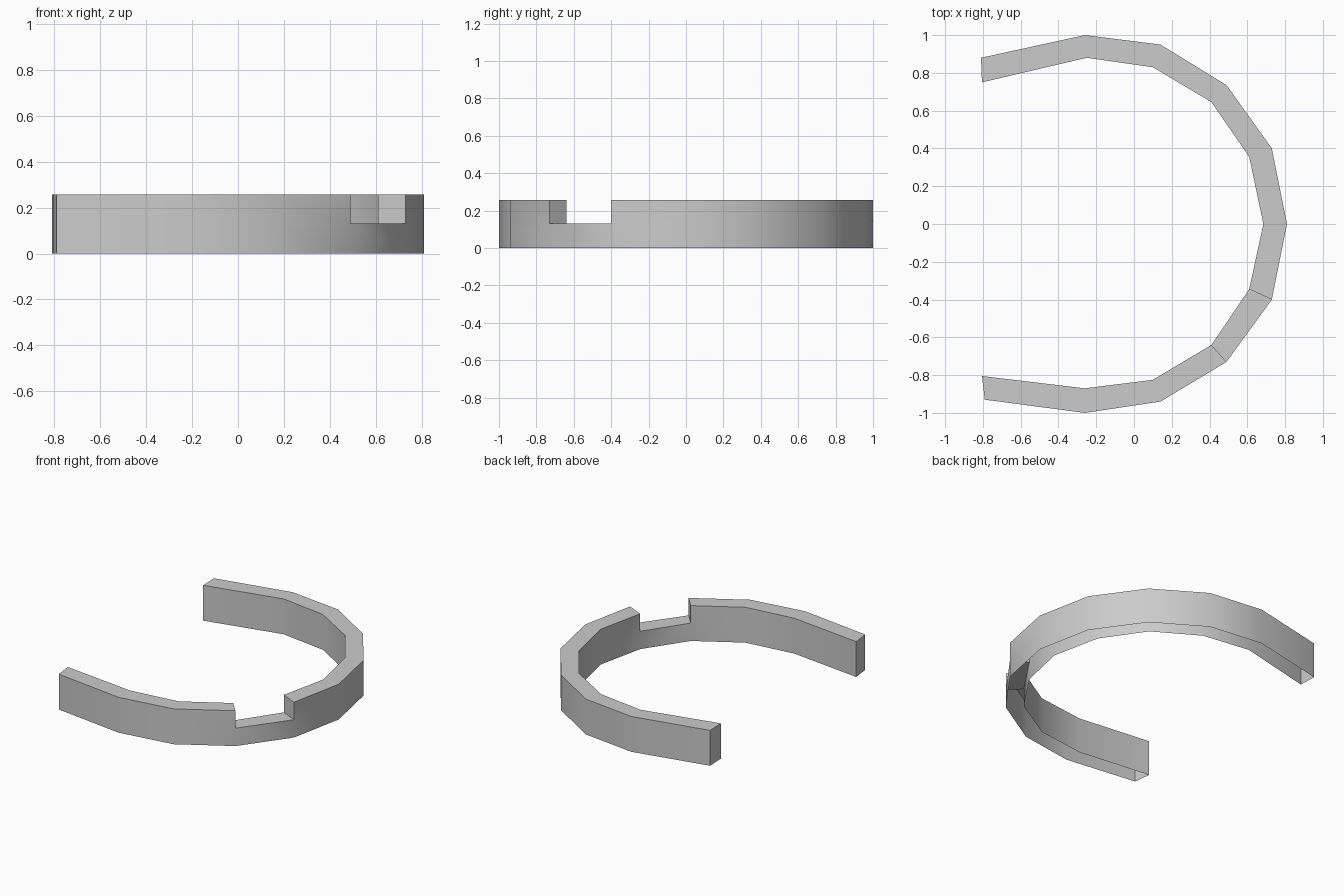
import bpy, bmesh, math

cube = bpy.data.objects.get("Cube")
if cube:
    bpy.data.objects.remove(cube, do_unlink=True)

# Plan outlines of the open ring, end to end
OUTER = [(-0.81, 0.88), (-0.26, 1.0), (0.14, 0.95), (0.49, 0.735), (0.73, 0.4), (0.81, 0.0),
         (0.73, -0.4), (0.49, -0.73), (0.14, -0.94), (-0.26, -1.0), (-0.79, -0.93)]
INNER = [(-0.805, 0.75), (-0.25, 0.88), (0.1, 0.83), (0.41, 0.645), (0.61, 0.355), (0.685, 0.0),
         (0.61, -0.345), (0.41, -0.64), (0.1, -0.825), (-0.26, -0.87), (-0.805, -0.805)]
LEVELS = (0.0, 0.13, 0.257)
NOTCH = 6    # segment whose upper half is cut away

grey = bpy.data.materials.new("plain_grey")
grey.use_nodes = True
colour = (0.6, 0.6, 0.6, 1)
grey.diffuse_color = colour
grey.node_tree.nodes["Principled BSDF"].inputs["Base Color"].default_value = colour

bm = bmesh.new()
outer = [[bm.verts.new((x, y, z)) for z in LEVELS] for x, y in OUTER]
inner = [[bm.verts.new((x, y, z)) for z in LEVELS] for x, y in INNER]


def cross_wall(i, band):
    """Face across the ring thickness at station i."""
    bm.faces.new((outer[i][band], inner[i][band], inner[i][band + 1], outer[i][band + 1]))


# Side walls and top, open underneath
last = len(OUTER) - 1
for i in range(last):
    top = 1 if i == NOTCH else 2
    for wall in (outer, inner):
        for b in range(top):
            bm.faces.new((wall[i][b], wall[i + 1][b], wall[i + 1][b + 1], wall[i][b + 1]))
    bm.faces.new((outer[i][top], outer[i + 1][top], inner[i + 1][top], inner[i][top]))

# End caps and notch sides
for i in (0, last):
    for b in (0, 1):
        cross_wall(i, b)
for i in (NOTCH, NOTCH + 1):
    cross_wall(i, 1)

bmesh.ops.recalc_face_normals(bm, faces=bm.faces[:])
# Make sure the top faces point up
if sum(f.normal.z for f in bm.faces) < 0:
    bmesh.ops.reverse_faces(bm, faces=bm.faces[:])

mesh = bpy.data.meshes.new("open_ring_band")
bm.to_mesh(mesh)
bm.free()
mesh.materials.append(grey)
ring = bpy.data.objects.new("open_ring_band", mesh)
bpy.context.collection.objects.link(ring)

for o in bpy.context.selected_objects:
    o.select_set(False)
ring.select_set(True)
bpy.context.view_layer.objects.active = ring
bpy.ops.object.shade_smooth_by_angle(angle=math.radians(40))
